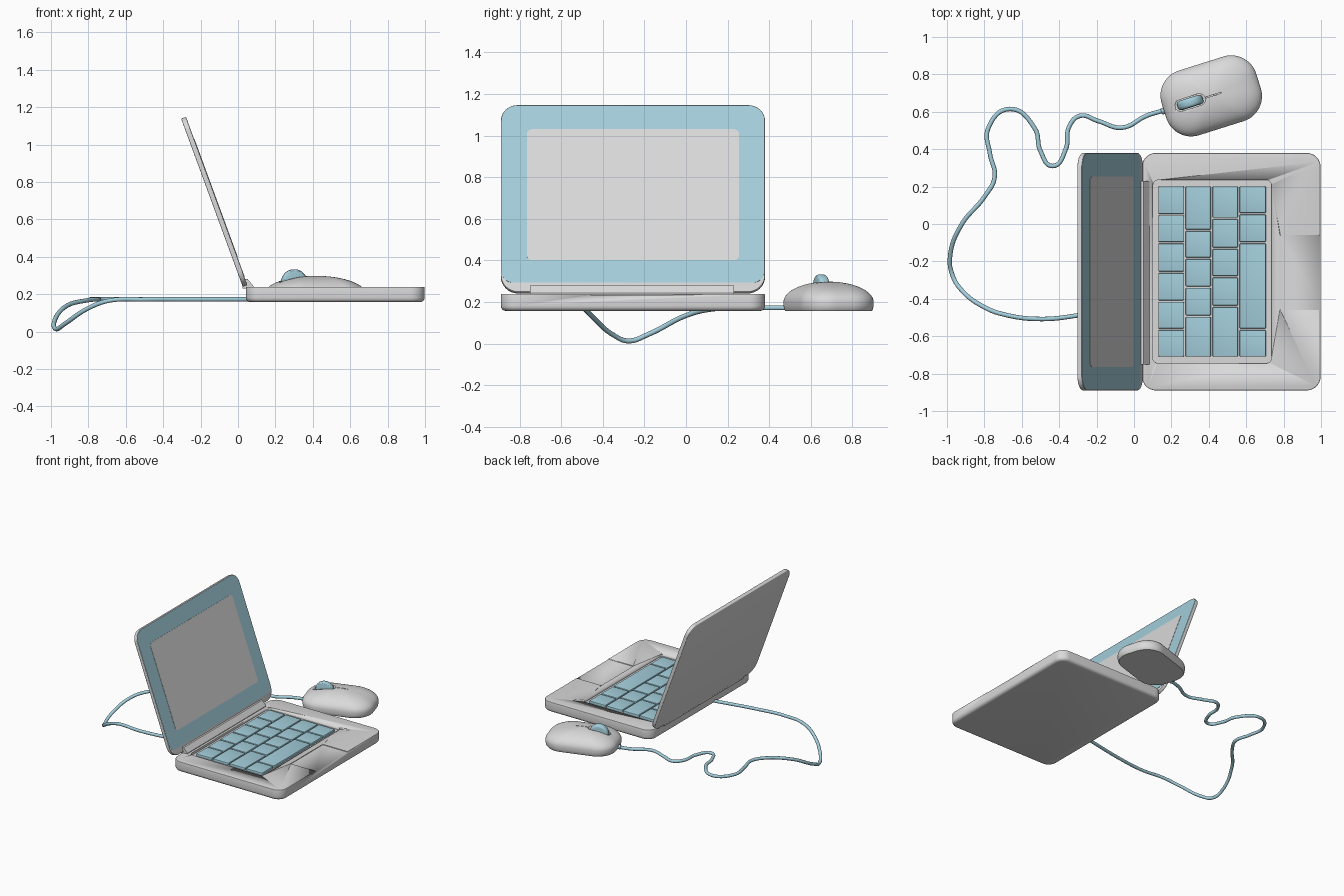
import bpy, bmesh, math
from mathutils import Matrix, Vector

if "Cube" in bpy.data.objects:
    bpy.data.objects.remove(bpy.data.objects["Cube"])


def material(name, rgb):
    m = bpy.data.materials.new(name)
    m.diffuse_color = (*rgb, 1)
    m.use_nodes = True
    m.node_tree.nodes["Principled BSDF"].inputs["Base Color"].default_value = m.diffuse_color
    return m


GREY = material("light_grey", (0.70, 0.70, 0.70))
BLUE = material("pale_blue", (0.37, 0.62, 0.71))


def rounded(w, h, rb, rt=None, cx=0, cy=0, n=8):
    """Counter-clockwise rounded rectangle; rb = bottom radius, rt = top radius."""
    rt = rb if rt is None else rt
    pts = []
    for k, (sx, sy) in enumerate([(1, 1), (-1, 1), (-1, -1), (1, -1)]):
        r = rt if sy > 0 else rb
        for i in range(n + 1):
            a = math.pi / 2 * (k + i / n)
            pts.append((cx + sx * (w / 2 - r) + r * math.cos(a),
                        cy + sy * (h / 2 - r) + r * math.sin(a)))
    return pts


def loft(bm, rings):
    """Closed solid through rings of (points, z), going upwards."""
    loops = [[bm.verts.new((x, y, z)) for x, y in pts] for pts, z in rings]
    for a, b in zip(loops, loops[1:]):
        for i in range(len(a)):
            j = (i + 1) % len(a)
            bm.faces.new((a[i], a[j], b[j], b[i]))
    bm.faces.new(loops[0][::-1])
    bm.faces.new(loops[-1])


def finish(ob, angle=30):
    bpy.ops.object.select_all(action='DESELECT')
    ob.select_set(True)
    bpy.context.view_layer.objects.active = ob
    bpy.ops.object.shade_smooth_by_angle(angle=math.radians(angle))


def solid(name, solids, mat, matrix=Matrix()):
    bm = bmesh.new()
    for rings in solids:
        loft(bm, rings)
    me = bpy.data.meshes.new(name)
    bm.to_mesh(me)
    bm.free()
    me.materials.append(mat)
    ob = bpy.data.objects.new(name, me)
    bpy.context.collection.objects.link(ob)
    ob.matrix_world = matrix
    finish(ob)
    return ob


def slab(w, h, r, z0, z1, bot=0.0, top=0.0, rt=None, cx=0, cy=0, n=8):
    """Rounded slab whose bottom and top edges are softened."""
    rt = r if rt is None else rt

    def ring(d):
        return rounded(w - 2 * d, h - 2 * d, max(r - d, .002), max(rt - d, .002), cx, cy, n)
    rings = []
    if bot:
        rings += [(ring(bot * (1 - math.sin(a))), z0 + bot * (1 - math.cos(a)))
                  for a in (0, .4, .8, 1.2)] + [(ring(0), z0 + bot)]
    else:
        rings.append((ring(0), z0))
    if top:
        rings += [(ring(0), z1 - top)] + [(ring(top * (1 - math.cos(a))), z1 - top + top * math.sin(a))
                                          for a in (.5, 1.0, math.pi / 2)]
    else:
        rings.append((ring(0), z1))
    return rings


def cut(ob, cutter):
    bpy.context.view_layer.update()
    cutter.hide_render = True
    mod = ob.modifiers.new("cut", 'BOOLEAN')
    mod.operation, mod.solver, mod.object = 'DIFFERENCE', 'EXACT', cutter
    bpy.ops.object.select_all(action='DESELECT')
    ob.select_set(True)
    bpy.context.view_layer.objects.active = ob
    bpy.ops.object.modifier_move_to_index(modifier=mod.name, index=0)
    bpy.ops.object.modifier_apply(modifier=mod.name)
    bpy.data.objects.remove(cutter)


# laptop base with keyboard well and touchpad recess
YC = -0.255
base = solid("laptop_base", [slab(.955, 1.27, .075, .157, .238, .024, .004, cx=.52, cy=YC)], GREY)
cut(base, solid("well_cutter", [slab(.635, .98, .03, .220, .3, cx=.4175, cy=YC)], GREY))
cut(base, solid("touchpad_cutter", [slab(.27, .40, .006, .233, .3, cx=.915, cy=-.26)], GREY))

# keys: four staggered columns, each split at its own y positions
columns = [
    (.130, .268, (.205, .050, -.100, -.258, -.412, -.563, -.713)),
    (.276, .412, (.205, -.033, -.183, -.337, -.492, -.713)),
    (.420, .556, (.205, .030, -.130, -.282, -.440, -.713)),
    (.564, .705, (.205, .055, -.100, -.563, -.713)),
]
keys = []
for x0, x1, ys in columns:
    for ya, yb in zip(ys, ys[1:]):
        keys.append(slab(x1 - x0, ya - yb - .008, .006, .218, .237, top=.004,
                         cx=(x0 + x1) / 2, cy=(ya + yb) / 2, n=3))
solid("keys", keys, BLUE)

# tilted lid, bezel plate and screen plate share one frame
up = Vector((-.33, 0, .90)).normalized()
right = Vector((0, 1, 0))
normal = right.cross(up)
lid_frame = Matrix((right, up, normal)).transposed().to_4x4()
lid_frame.translation = (.05, YC, .248)
L = .958
solid("lid", [slab(1.27, L, .085, -.026, 0, .006, .004, rt=.08, cy=L / 2)], GREY, lid_frame)
solid("bezel", [slab(1.262, L - .052, .055, -.002, .002, rt=.076, cy=(L + .044) / 2)], BLUE, lid_frame)
solid("screen", [slab(1.02, .67, .025, 0, .004, cy=.497)], GREY, lid_frame)

# hinge bar: wedge profile in x and z, run along y
hinge_frame = Matrix(((1, 0, 0, 0), (0, 0, -1, 0), (0, 1, 0, 0), (0, 0, 0, 1)))
wedge = [(.025, .23), (.083, .23), (.083, .243), (.052, .280), (.025, .280)]
solid("hinge", [[(wedge, -.23), (wedge, .75)]], GREY, hinge_frame)

# mouse body: rounded outline with a domed top
mouse_frame = Matrix.Translation((.413, .685, 0)) @ Matrix.Rotation(math.radians(17.5), 4, 'Z')


def mouse_ring(s):
    return [(x * s, y * s) for x, y in rounded(.53, .362, .14, n=12)]


body = [(mouse_ring(.96), .157), (mouse_ring(.985), .165), (mouse_ring(1), .183)]
for i in range(16):
    t = math.radians(88 * i / 15)
    body.append((mouse_ring(math.cos(t)), .200 + .098 * math.sin(t)))
mouse = solid("mouse_body", [body], GREY, mouse_frame)
# wheel slot and button split
cut(mouse, solid("slot_cutter", [slab(.165, .062, .03, .245, .4, cx=-.118)], GREY, mouse_frame))
cut(mouse, solid("split_cutter", [slab(.31, .005, .002, .275, .4, cx=-.10, n=2)], GREY, mouse_frame))

# scroll wheel: rounded disc lying across the mouse
wheel_frame = mouse_frame @ Matrix.Translation((-.118, 0, .262)) @ Matrix.Rotation(math.pi / 2, 4, 'X')
solid("scroll_wheel", [slab(.142, .142, .0705, -.026, .026, .018, .018, n=10)], BLUE, wheel_frame)

# collar where the cable meets the mouse
collar_frame = mouse_frame @ Matrix.Translation((-.25, 0, .175)) @ Matrix.Rotation(-math.pi / 2, 4, 'Y')
solid("cable_collar", [slab(.036, .036, .0178, 0, .03, top=.006, n=5)], BLUE, collar_frame)

# cable looping from the mouse to the back of the laptop
Z = .172
path = [(.18, .612, Z), (.07, .58, Z), (-.065, .515, Z), (-.19, .55, Z), (-.29, .578, Z),
        (-.347, .52, Z), (-.365, .40, Z), (-.435, .31, Z), (-.50, .39, Z), (-.53, .51, Z),
        (-.665, .615, Z), (-.78, .51, Z), (-.77, .375, Z), (-.745, .25, Z), (-.80, .145, .168),
        (-.92, 0, .135), (-.984, -.18, .045), (-.970, -.275, .013), (-.925, -.35, .042),
        (-.80, -.445, .125), (-.69, -.485, .165), (-.50, -.508, Z), (-.29, -.487, Z), (.07, -.42, Z)]
cu = bpy.data.curves.new("cable", 'CURVE')
cu.dimensions = '3D'
cu.bevel_depth = .012
cu.bevel_resolution = 3
cu.resolution_u = 10
cu.use_fill_caps = True
sp = cu.splines.new('BEZIER')
sp.bezier_points.add(len(path) - 1)
for p, co in zip(sp.bezier_points, path):
    p.co = co
    p.handle_left_type = p.handle_right_type = 'AUTO'
cu.materials.append(BLUE)
cable = bpy.data.objects.new("cable", cu)
bpy.context.collection.objects.link(cable)
bpy.ops.object.select_all(action='DESELECT')
cable.select_set(True)
bpy.context.view_layer.objects.active = cable
bpy.ops.object.convert(target='MESH')
finish(bpy.context.view_layer.objects.active, 50)
